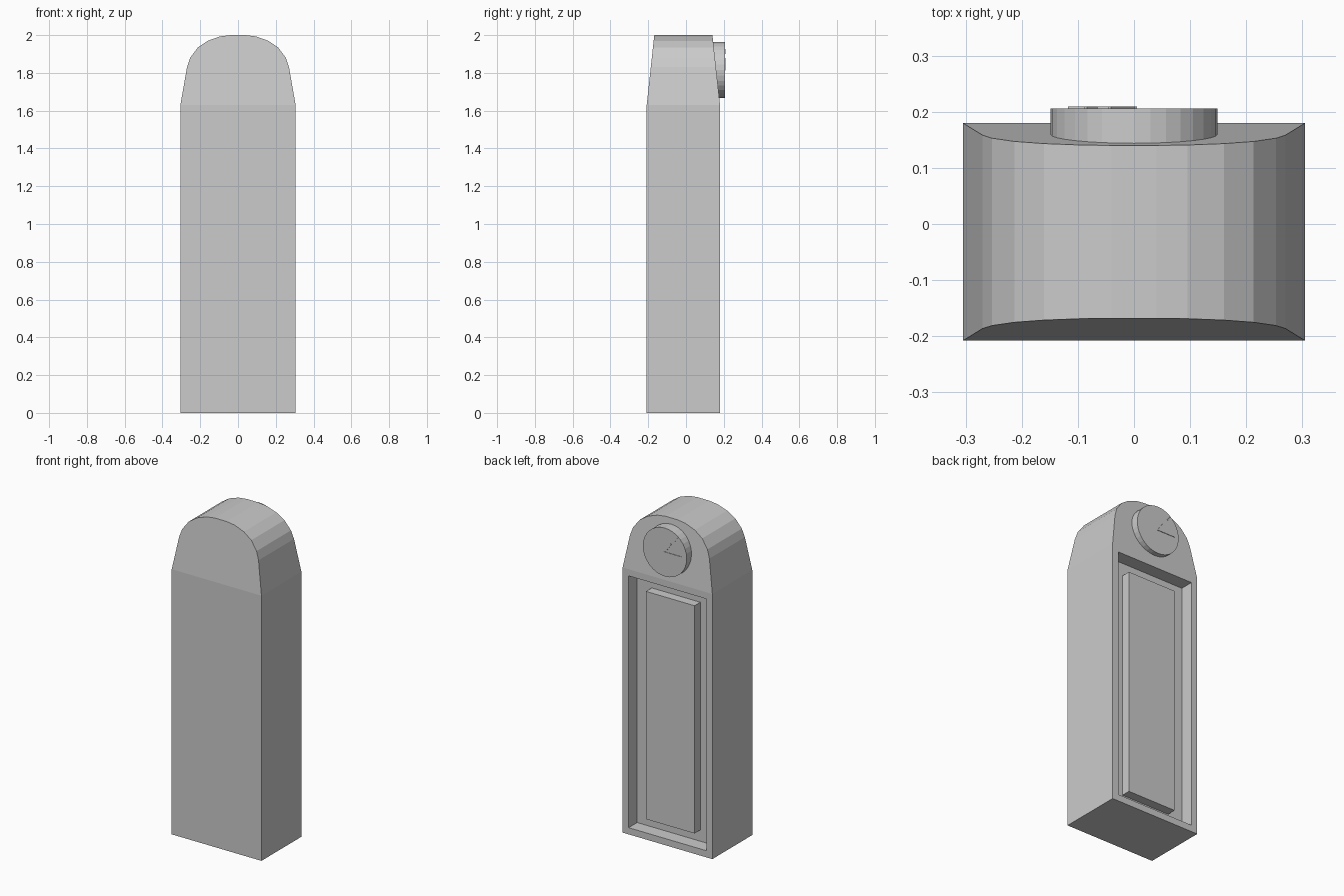
import bpy, bmesh, math
from mathutils import Matrix, Vector

if "Cube" in bpy.data.objects:
    bpy.data.objects.remove(bpy.data.objects["Cube"])

W, FRONT, BACK, SHOULDER, TOP = 0.305, -0.208, 0.18, 1.63, 2.0


def make_object(name, bm):
    bmesh.ops.recalc_face_normals(bm, faces=bm.faces)
    mesh = bpy.data.meshes.new(name)
    bm.to_mesh(mesh)
    bm.free()
    obj = bpy.data.objects.new(name, mesh)
    bpy.context.collection.objects.link(obj)
    return obj


def box(name, lo, hi, spin=0.0, pivot=(0, 0, 0)):
    """Box between two corners, optionally spun about the y axis at pivot."""
    bm = bmesh.new()
    bmesh.ops.create_cube(bm, size=1)
    for v in bm.verts:
        v.co = Vector([(a + b) / 2 + c * (b - a) for a, b, c in zip(lo, hi, v.co)])
    if spin:
        bmesh.ops.rotate(bm, verts=bm.verts, cent=pivot,
                         matrix=Matrix.Rotation(spin, 3, 'Y'))
    return make_object(name, bm)


# Case: lower box and tapered arched crown in one shell
half = [(W, SHOULDER), (0.27, 1.83), (0.253, 1.88), (0.213, 1.934),
        (0.16, 1.97), (0.095, 1.993), (0.04, TOP)]
arch = half + [(-x, z) for x, z in reversed(half)]
bm = bmesh.new()


def ring(y_base, y_top):
    base = [bm.verts.new((x, y_base, 0)) for x in (-W, W)]
    crown = []
    for x, z in arch:
        t = (z - SHOULDER) / (TOP - SHOULDER)
        crown.append(bm.verts.new((x, y_base + (y_top - y_base) * t, z)))
    bm.faces.new(crown)
    lower = bm.faces.new((base[0], base[1], crown[0], crown[-1]))
    return base + crown, lower


front_loop, _ = ring(FRONT, -0.168)
back_loop, door = ring(BACK, 0.14)
n = len(front_loop)
for i in range(n):
    j = (i + 1) % n
    bm.faces.new((front_loop[i], front_loop[j], back_loop[j], back_loop[i]))
bmesh.ops.recalc_face_normals(bm, faces=bm.faces)

# Recess in the back of the case
bmesh.ops.inset_region(bm, faces=[door], thickness=0.058)
res = bmesh.ops.extrude_face_region(bm, geom=[door])
new_verts = [g for g in res['geom'] if isinstance(g, bmesh.types.BMVert)]
bmesh.ops.translate(bm, verts=new_verts, vec=(0, -0.083, 0))
if door.is_valid:
    bm.faces.remove(door)
make_object("case", bm)

# Raised panel inside the recess
box("door_panel", (-0.165, 0.09, 0.11), (0.165, 0.153, 1.51))

# Round dial
DIAL_Z, DIAL_Y = 1.815, 0.206
bm = bmesh.new()
bmesh.ops.create_cone(bm, cap_ends=True, segments=32, radius1=0.149, radius2=0.149,
                      depth=0.1, matrix=Matrix.Translation((0, DIAL_Y - 0.05, DIAL_Z))
                      @ Matrix.Rotation(math.pi / 2, 4, 'X'))
make_object("dial", bm)

# Hands and hour tick, spun from pointing along -x
for name, r0, r1, angle in (("minute_hand", -0.005, 0.118, 0),
                            ("hour_hand", 0.0, 0.075, 55),
                            ("hour_tick", 0.11, 0.14, 52)):
    box(name, (-r1, DIAL_Y - 0.01, DIAL_Z - 0.003), (-r0, 0.209, DIAL_Z + 0.003),
        math.radians(angle), (0, DIAL_Y, DIAL_Z))
